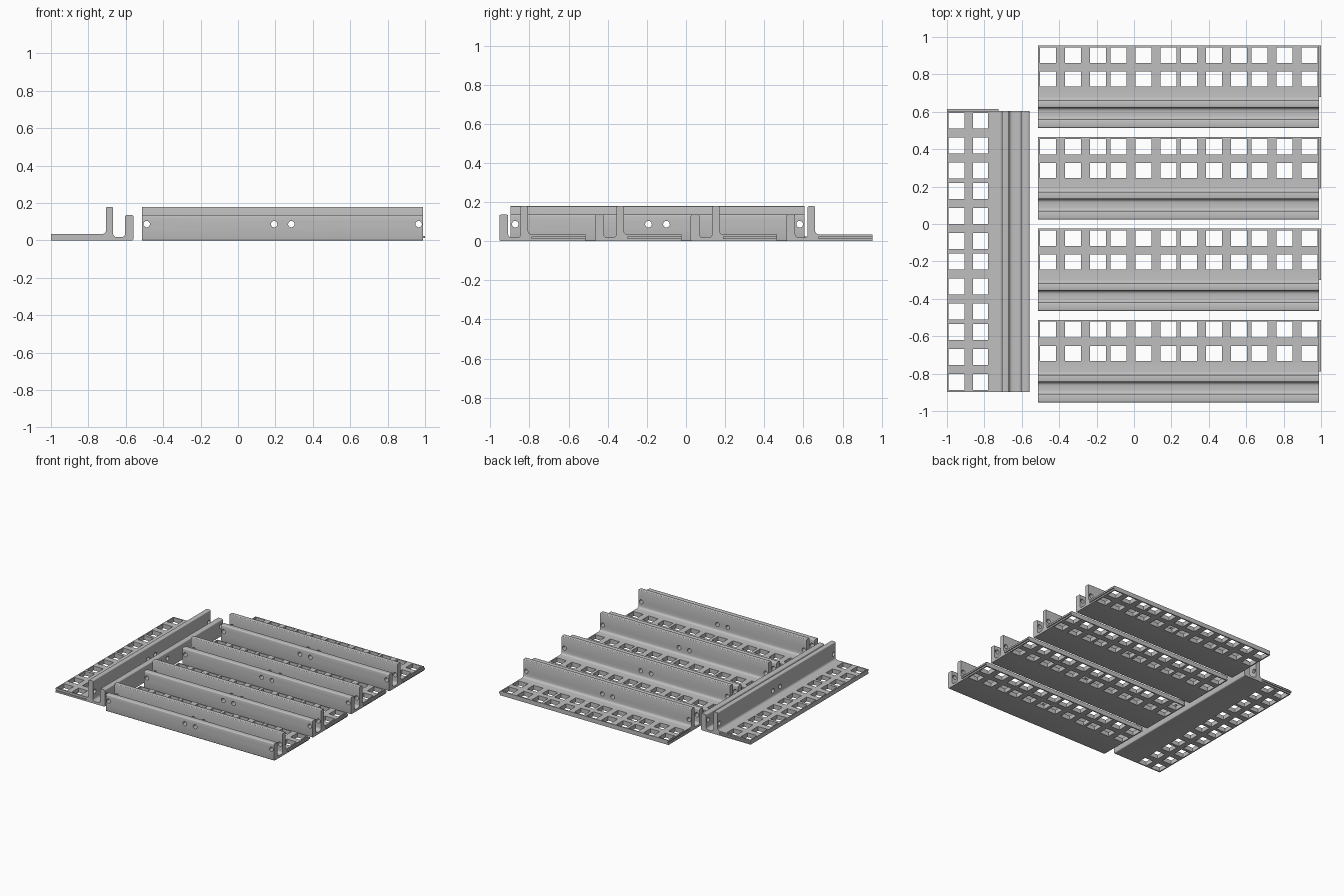
import bpy, bmesh, math
from mathutils import Matrix, Vector

if "Cube" in bpy.data.objects:
    bpy.data.objects.remove(bpy.data.objects["Cube"])

LENGTH, WIDTH = 1.502, 0.441
grey = bpy.data.materials.new("light grey plastic")
grey.diffuse_color = (0.52, 0.52, 0.52, 1)
grey.use_nodes = True
grey.node_tree.nodes["Principled BSDF"].inputs["Base Color"].default_value = grey.diffuse_color


def arc(cy, cz, r, a0, a1, n=4):
    return [(cy + r * math.cos(math.radians(a0 + (a1 - a0) * i / n)),
             cz + r * math.sin(math.radians(a0 + (a1 - a0) * i / n))) for i in range(n + 1)]


def make_object(name, bm):
    bmesh.ops.recalc_face_normals(bm, faces=bm.faces)
    mesh = bpy.data.meshes.new(name)
    bm.to_mesh(mesh)
    bm.free()
    mesh.materials.append(grey)
    obj = bpy.data.objects.new(name, mesh)
    bpy.context.collection.objects.link(obj)
    return obj


def add_box(bm, lo, hi):
    lo, hi = Vector(lo), Vector(hi)
    m = Matrix.Translation((lo + hi) / 2) @ Matrix.Diagonal((*(hi - lo), 1))
    bmesh.ops.create_cube(bm, size=1, matrix=m)


# Rail cross-section (y, z): short wall, channel, tall wall, flange
profile = [(0.008, 0), (WIDTH, 0), (WIDTH, 0.035)]
profile += arc(0.165, 0.053, 0.018, 270, 180)        # flange fillet
profile += arc(0.141, 0.173, 0.006, 0, 90, 3)        # tall wall top
profile += arc(0.115, 0.173, 0.006, 90, 180, 3)
profile += arc(0.091, 0.036, 0.018, 0, -90)          # channel floor
profile += arc(0.063, 0.036, 0.018, 270, 180)
profile += arc(0.037, 0.128, 0.008, 0, 90, 3)        # short wall top
profile += arc(0.008, 0.128, 0.008, 90, 180, 3)
profile += arc(0.008, 0.008, 0.008, 180, 270, 3)[:-1]

bm = bmesh.new()
face = bm.faces.new([bm.verts.new((0, y, z)) for y, z in profile])
ext = bmesh.ops.extrude_face_region(bm, geom=[face])
bmesh.ops.translate(bm, vec=(LENGTH, 0, 0),
                    verts=[v for v in ext["geom"] if isinstance(v, bmesh.types.BMVert)])
rail = make_object("rail_1", bm)

# Cutters: two rows of square holes, screw holes and the end groove
bm = bmesh.new()
for yc, half_y in ((0.262, 0.040), (0.389, 0.0425)):
    for g in range(4):
        for i in range(3):
            x = 0.0525 + 0.3766 * g + 0.1335 * i
            add_box(bm, (x - 0.0425, yc - half_y, -0.05), (x + 0.0425, yc + half_y, 0.06))
for x in (0.024, 0.705, 0.797, 1.478):
    bmesh.ops.create_cone(bm, cap_ends=True, segments=20, radius1=0.017, radius2=0.017, depth=0.4,
                          matrix=Matrix.Translation((x, 0.1, 0.087)) @ Matrix.Rotation(math.pi / 2, 4, 'X'))
add_box(bm, (-0.01, 0.165, 0.013), (0.008, WIDTH + 0.01, 0.023))
cutter = make_object("hole_cutter", bm)

mod = rail.modifiers.new("holes", 'BOOLEAN')
mod.operation, mod.solver, mod.object = 'DIFFERENCE', 'EXACT', cutter
bpy.context.view_layer.objects.active = rail
rail.select_set(True)
bpy.ops.object.modifier_apply(modifier="holes")
bpy.data.objects.remove(cutter)

# Connecting tongue on the far end of the flange
bm = bmesh.new()
bm.from_mesh(rail.data)
add_box(bm, (LENGTH - 0.002, 0.165, 0.012), (LENGTH + 0.010, WIDTH, 0.025))
bm.to_mesh(rail.data)
bm.free()
bpy.ops.object.shade_smooth_by_angle(angle=math.radians(35))

# Four parallel rails and one turned across their end
rail.location = (-0.512, -0.954, 0)
for k in range(1, 4):
    copy = bpy.data.objects.new("rail_%d" % (k + 1), rail.data)
    copy.location = (-0.512, -0.954 + 0.489 * k, 0)
    bpy.context.collection.objects.link(copy)
cross = bpy.data.objects.new("cross_rail", rail.data)
cross.rotation_euler.z = math.pi / 2
cross.location = (-0.559, -0.897, 0)
bpy.context.collection.objects.link(cross)
